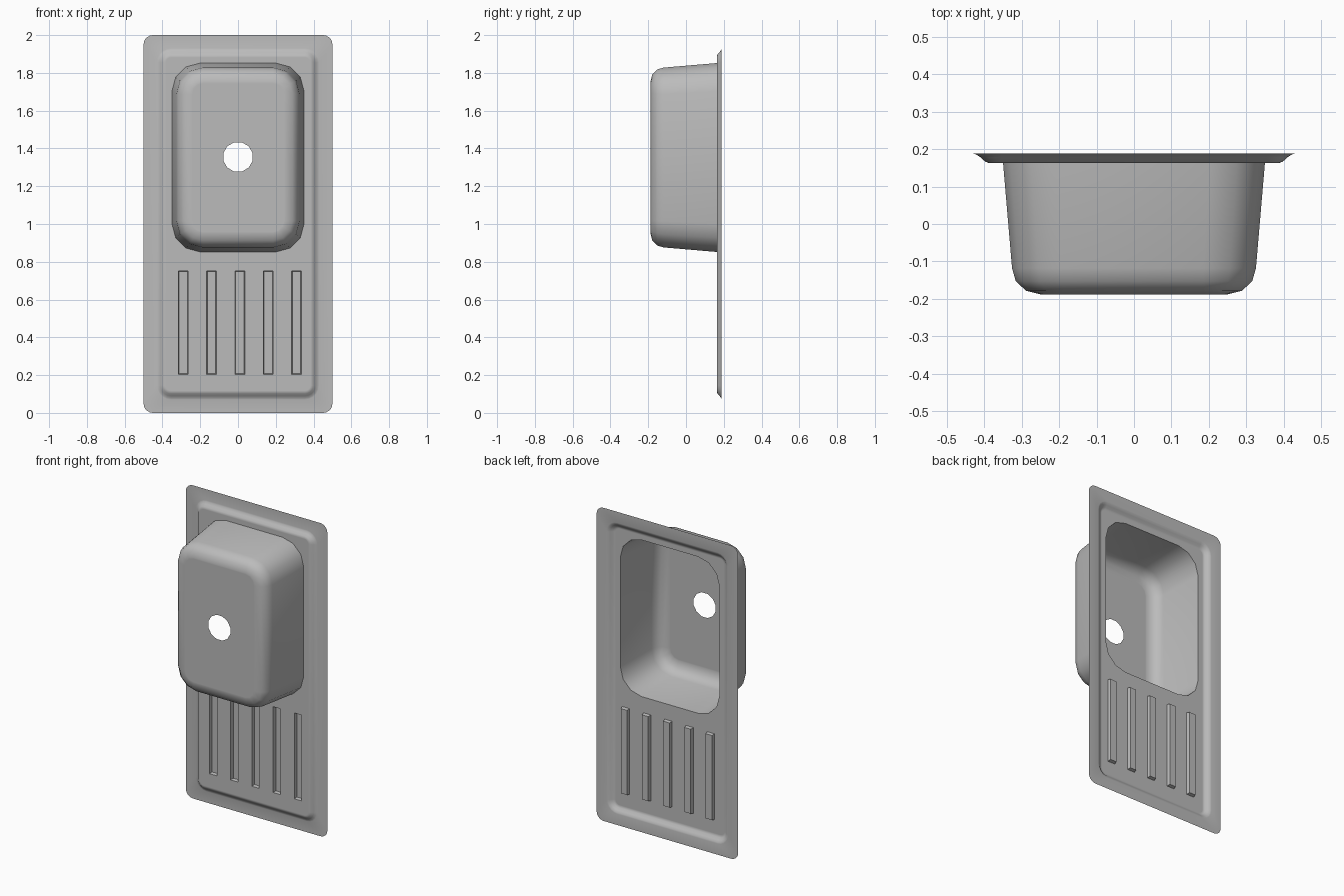
import bpy, bmesh, math

cube = bpy.data.objects.get("Cube")
if cube:
    bpy.data.objects.remove(cube)

# Brushed steel
steel = bpy.data.materials.new("steel_grey")
steel.use_nodes = True
color = (0.5, 0.5, 0.5, 1)
steel.diffuse_color = color
steel.node_tree.nodes["Principled BSDF"].inputs["Base Color"].default_value = color

RIM_Y, TRAY_Y, BOWL_Y = 0.188, 0.163, -0.188
bm = bmesh.new()


def rounded_ring(half_x, half_z, mid_z, radius, y, segs=3):
    """Closed vertex ring of a rounded rectangle facing y."""
    ring = []
    corners = [(1, 1), (-1, 1), (-1, -1), (1, -1)]
    for i, (sx, sz) in enumerate(corners):
        for k in range(segs + 1):
            a = math.pi / 2 * (i + k / segs)
            x = sx * (half_x - radius) + radius * math.cos(a)
            z = mid_z + sz * (half_z - radius) + radius * math.sin(a)
            ring.append(bm.verts.new((x, y, z)))
    return ring


def loop_edges(ring):
    edges = []
    for a, b in zip(ring, ring[1:] + ring[:1]):
        edges.append(bm.edges.get((a, b)) or bm.edges.new((a, b)))
    return edges


def bridge(rings):
    for r, s in zip(rings, rings[1:]):
        n = len(r)
        for i in range(n):
            j = (i + 1) % n
            bm.faces.new((r[i], r[j], s[j], s[i]))


def fill(*rings):
    edges = [e for r in rings for e in loop_edges(r)]
    bmesh.ops.triangle_fill(bm, edges=edges, use_beauty=True, normal=(0, 1, 0))


# Flat rim and softly stepped tray edge
rim = [rounded_ring(0.5, 1.0, 1, 0.05, RIM_Y, 5)]
for inset, y in [(0.07, RIM_Y), (0.078, RIM_Y - 0.002), (0.09, 0.178),
                 (0.102, 0.167), (0.112, TRAY_Y), (0.118, TRAY_Y)]:
    rim.append(rounded_ring(0.5 - inset, 1 - inset, 1, 0.145 - inset, y, 5))
bridge(rim)

# Tapered bowl with a rounded floor edge
bowl = [rounded_ring(0.35, 0.5, 1.352, 0.15, TRAY_Y)]
for k in range(4):
    a = math.pi / 2 * k / 3
    inset = 0.075 * (1 - math.cos(a))
    y = -0.118 + (BOWL_Y + 0.118) * math.sin(a)
    bowl.append(rounded_ring(0.326 - inset, 0.476 - inset, 1.352, 0.14 - inset, y))
bowl.append(rounded_ring(0.243, 0.393, 1.352, 0.06, BOWL_Y))
bridge(bowl)

# Drain hole in the bowl floor
drain = []
for k in range(12):
    a = math.pi / 6 * (k + 0.5)
    drain.append(bm.verts.new((0.08 * math.cos(a), BOWL_Y, 1.355 + 0.08 * math.sin(a))))
fill(bowl[-1], drain)

# Raised drainer ribs
ribs = []
for i in range(5):
    x = 0.01 + 0.15 * (i - 2)
    rings = []
    for inset, y in [(0, TRAY_Y), (0.004, RIM_Y - 0.004)]:
        hx, hz = 0.026 - inset, 0.274 - inset
        rings.append([bm.verts.new((x + sx * hx, y, 0.478 + sz * hz))
                      for sx, sz in [(1, 1), (-1, 1), (-1, -1), (1, -1)]])
    bridge(rings)
    bm.faces.new(rings[1])
    ribs.append(rings[0])

# Tray floor around the bowl and ribs
fill(rim[-1], bowl[0], *ribs)

# Turn the whole sheet to face the back
bmesh.ops.recalc_face_normals(bm, faces=bm.faces[:])
bm.normal_update()
if sum(f.normal.y * f.calc_area() for f in bm.faces) < 0:
    bmesh.ops.reverse_faces(bm, faces=bm.faces[:])

mesh = bpy.data.meshes.new("sink")
bm.to_mesh(mesh)
bm.free()
mesh.materials.append(steel)
sink = bpy.data.objects.new("sink", mesh)
bpy.context.collection.objects.link(sink)
bpy.ops.object.select_all(action='DESELECT')
sink.select_set(True)
bpy.context.view_layer.objects.active = sink
bpy.ops.object.shade_smooth_by_angle(angle=math.radians(40))
